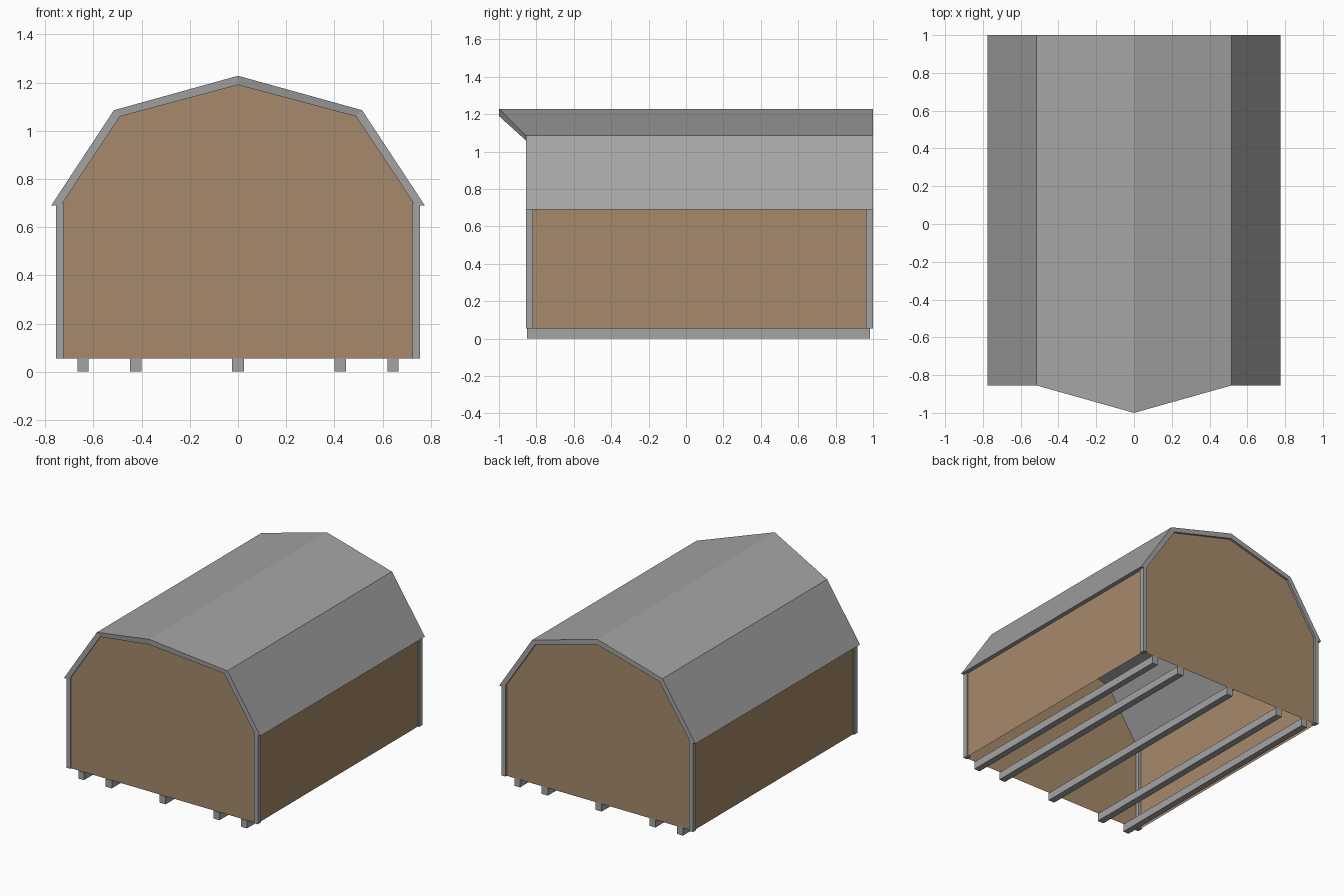
import bpy, bmesh

if "Cube" in bpy.data.objects:
    bpy.data.objects.remove(bpy.data.objects["Cube"])


def material(name, rgb):
    m = bpy.data.materials.new(name)
    m.diffuse_color = (*rgb, 1)
    m.use_nodes = True
    m.node_tree.nodes["Principled BSDF"].inputs["Base Color"].default_value = m.diffuse_color
    return m


GREY = material("grey trim and roofing", (0.37, 0.37, 0.375))
TAN = material("tan siding", (0.38, 0.255, 0.145))


def add_object(name, bm, mat):
    bmesh.ops.recalc_face_normals(bm, faces=bm.faces[:])
    mesh = bpy.data.meshes.new(name)
    bm.to_mesh(mesh)
    bm.free()
    mesh.materials.append(mat)
    ob = bpy.data.objects.new(name, mesh)
    bpy.context.collection.objects.link(ob)


def box(name, x0, x1, y0, y1, z0, z1, mat):
    bm = bmesh.new()
    bmesh.ops.create_cube(bm, size=1)
    for v in bm.verts:
        v.co = ((x0 + x1) / 2 + v.co.x * (x1 - x0),
                (y0 + y1) / 2 + v.co.y * (y1 - y0),
                (z0 + z1) / 2 + v.co.z * (z1 - z0))
    add_object(name, bm, mat)


def mirrored(half):
    """Left-to-right outline from right-half points that end on the ridge."""
    return [(-x, z) for x, z in half] + half[-2::-1]


FRONT, BACK, RIDGE_FRONT = -0.855, 1.0, -1.0
BASE = 0.055

# Walls: gambrel shell, open underneath
outline = mirrored([(0.745, BASE), (0.745, 0.70), (0.495, 1.064), (0, 1.195)])
bm = bmesh.new()
front = [bm.verts.new((x, FRONT + 0.01, z)) for x, z in outline]
back = [bm.verts.new((x, BACK - 0.015, z)) for x, z in outline]
bm.faces.new(front)
bm.faces.new(back)
for i in range(len(outline) - 1):
    bm.faces.new((front[i], front[i + 1], back[i + 1], back[i]))
add_object("wall_shell", bm, TAN)

# Roof: thick gambrel sheet, with the ridge jutting forward
outer = mirrored([(0.775, 0.69), (0.515, 1.085), (0, 1.228)])
inner = mirrored([(0.735, 0.69), (0.49, 1.059), (0, 1.19)])
bm = bmesh.new()


def roof_row(points, is_front):
    row = []
    for x, z in points:
        y = (RIDGE_FRONT if x == 0 else FRONT) if is_front else BACK
        row.append(bm.verts.new((x, y, z)))
    return row


of, ob_, nf, nb = (roof_row(outer, True), roof_row(outer, False),
                   roof_row(inner, True), roof_row(inner, False))
for i in range(len(outer) - 1):
    j = i + 1
    bm.faces.new((of[i], of[j], ob_[j], ob_[i]))   # top
    bm.faces.new((nf[i], nf[j], nb[j], nb[i]))     # underside
    bm.faces.new((of[i], of[j], nf[j], nf[i]))     # front edge
    bm.faces.new((ob_[i], ob_[j], nb[j], nb[i]))   # back edge
for k in (0, -1):
    bm.faces.new((of[k], ob_[k], nb[k], nf[k]))    # eaves
add_object("roof", bm, GREY)

# Corner trim posts
for side, s in (("left", -1), ("right", 1)):
    x0, x1 = sorted((s * 0.725, s * 0.755))
    box(f"{side}_front_corner_trim", x0, x1, FRONT, FRONT + 0.037, BASE, 0.70, GREY)
    box(f"{side}_back_corner_trim", x0, x1, BACK - 0.037, BACK, BASE, 0.70, GREY)

# Floor skids
for n, x in enumerate((-0.643, -0.425, 0, 0.425, 0.643)):
    w = 0.0225 if abs(x) > 0.6 else 0.024
    box(f"skid_{n + 1}", x - w, x + w, -0.85, 0.985, 0, BASE, GREY)
